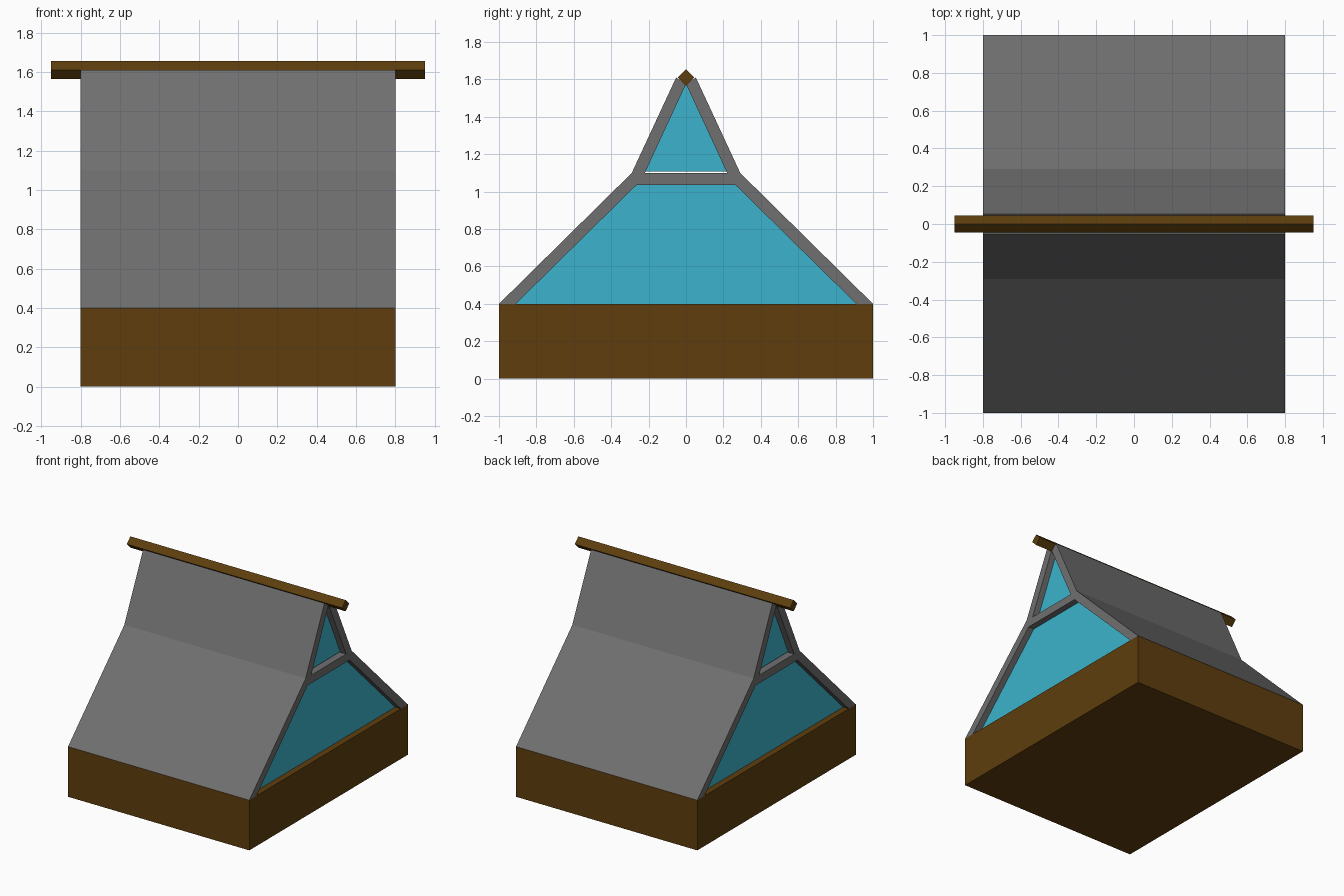
import bpy, bmesh

if "Cube" in bpy.data.objects:
    bpy.data.objects.remove(bpy.data.objects["Cube"])

def material(name, rgb):
    m = bpy.data.materials.new(name)
    m.diffuse_color = (*rgb, 1)
    m.use_nodes = True
    m.node_tree.nodes["Principled BSDF"].inputs["Base Color"].default_value = m.diffuse_color
    return m

WOOD = material("wood", (0.114, 0.048, 0.004))
GLASS = material("glass", (0.045, 0.456, 0.61))
SLATE = material("slate", (0.16, 0.16, 0.16))

def prism(name, profile, x0, x1, mat):
    """Extrude a (y, z) profile along x."""
    bm = bmesh.new()
    face = bm.faces.new([bm.verts.new((x0, y, z)) for y, z in profile])
    ext = bmesh.ops.extrude_face_region(bm, geom=[face])
    moved = [v for v in ext["geom"] if isinstance(v, bmesh.types.BMVert)]
    bmesh.ops.translate(bm, verts=moved, vec=(x1 - x0, 0, 0))
    bmesh.ops.recalc_face_normals(bm, faces=bm.faces)
    me = bpy.data.meshes.new(name)
    bm.to_mesh(me)
    bm.free()
    me.materials.append(mat)
    ob = bpy.data.objects.new(name, me)
    bpy.context.collection.objects.link(ob)
    return ob

# Wooden base block
prism("base", [(-1, 0), (1, 0), (1, 0.4), (-1, 0.4)], -0.8, 0.8, WOOD)

# Kinked roof slabs, one per side
slab = [(1, 0.4), (0.29, 1.1), (0.053, 1.61), (0, 1.575),
        (0.22, 1.1), (0.265, 1.035), (0.91, 0.4)]
for side, name in ((-1, "front_roof"), (1, "back_roof")):
    prism(name, [(side * y, z) for y, z in slab], -0.8, 0.8, SLATE)

# Cross tie between the slabs at the kink
prism("cross_tie", [(-0.265, 1.035), (0.265, 1.035), (0.22, 1.1), (-0.22, 1.1)],
      -0.8, 0.8, SLATE)

# Recessed gable windows at both ends
lower = [(-0.91, 0.4), (0.91, 0.4), (0.265, 1.035), (-0.265, 1.035)]
upper = [(-0.22, 1.107), (0.22, 1.107), (0, 1.575)]
for side, label in ((-1, "left"), (1, "right")):
    prism(label + "_lower_window", lower, side * 0.75, side * 0.73, GLASS)
    prism(label + "_upper_window", upper, side * 0.75, side * 0.73, GLASS)

# Diamond-section ridge beam
prism("ridge_beam", [(0, 1.565), (0.045, 1.61), (0, 1.655), (-0.045, 1.61)],
      -0.95, 0.95, WOOD)
